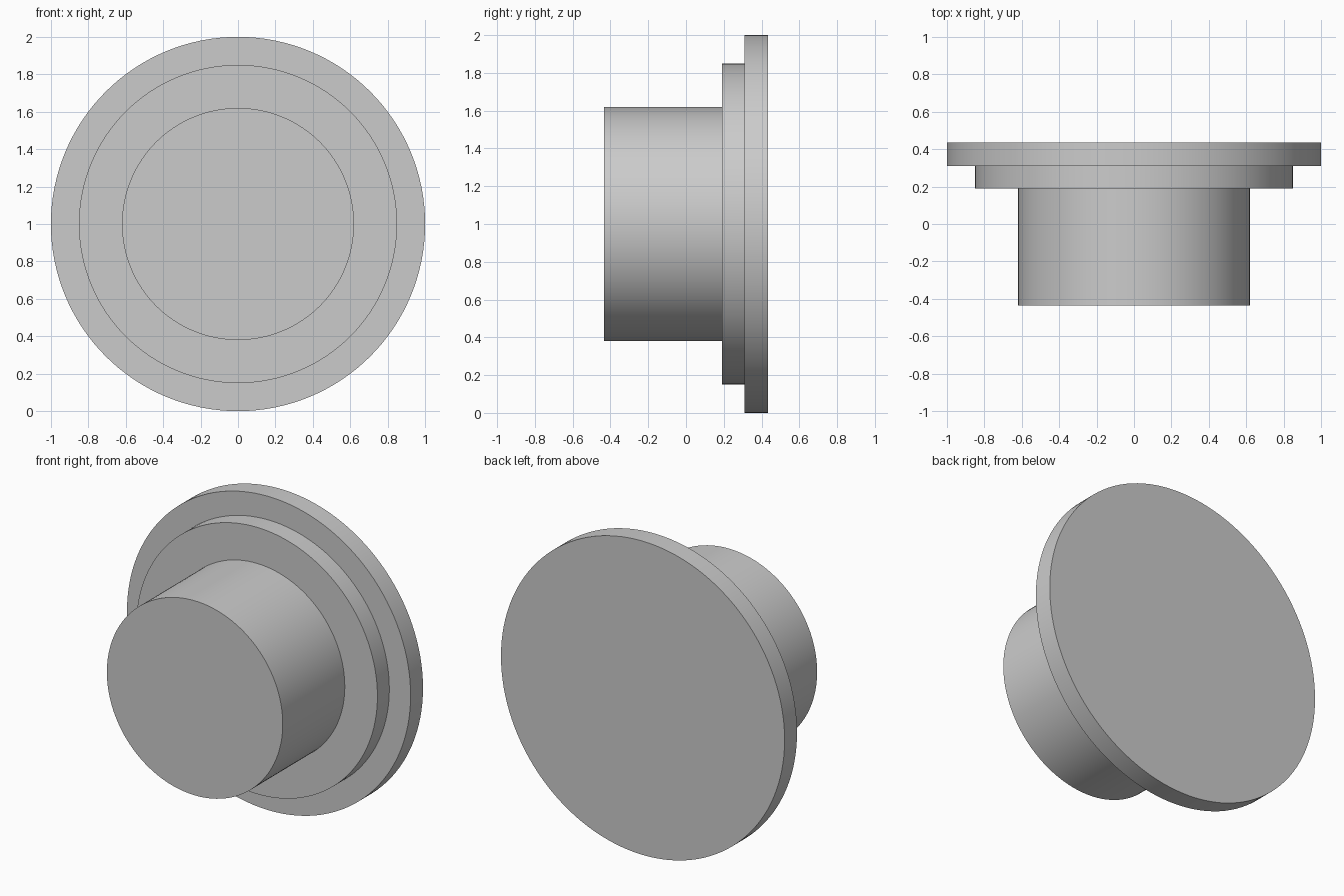
import bpy
import bmesh
import math
from mathutils import Matrix, Vector

cube = bpy.data.objects.get("Cube")
if cube:
    bpy.data.objects.remove(cube, do_unlink=True)

SEGMENTS = 128

# Single grey material
grey = bpy.data.materials.new("plain grey")
grey.use_nodes = True
colour = (0.6, 0.6, 0.6, 1)
grey.diffuse_color = colour
grey.node_tree.nodes["Principled BSDF"].inputs["Base Color"].default_value = colour

# Stepped outline (radius, y) from the front hub to the back of the flange
profile = [(0, -0.435), (0.62, -0.435), (0.62, 0.19), (0.85, 0.19),
           (0.85, 0.31), (1, 0.31), (1, 0.435), (0, 0.435)]

# Turn the outline around the y axis
bm = bmesh.new()
points = [bm.verts.new((r, y, 0)) for r, y in profile]
edges = [bm.edges.new(pair) for pair in zip(points, points[1:])]
bmesh.ops.spin(bm, geom=points + edges, cent=(0, 0, 0), axis=(0, 1, 0),
               angle=math.tau, steps=SEGMENTS, use_duplicate=False)
bmesh.ops.remove_doubles(bm, verts=bm.verts, dist=0.0001)
bmesh.ops.recalc_face_normals(bm, faces=bm.faces)
bmesh.ops.transform(bm, matrix=Matrix.Translation(Vector((0, 0, 1))), verts=bm.verts)

mesh = bpy.data.meshes.new("stepped_flange")
bm.to_mesh(mesh)
bm.free()
mesh.materials.append(grey)
flange = bpy.data.objects.new("stepped_flange", mesh)
bpy.context.collection.objects.link(flange)

# Smooth round walls, crisp steps
bpy.ops.object.select_all(action="DESELECT")
flange.select_set(True)
bpy.context.view_layer.objects.active = flange
bpy.ops.object.shade_smooth_by_angle(angle=math.radians(30))
